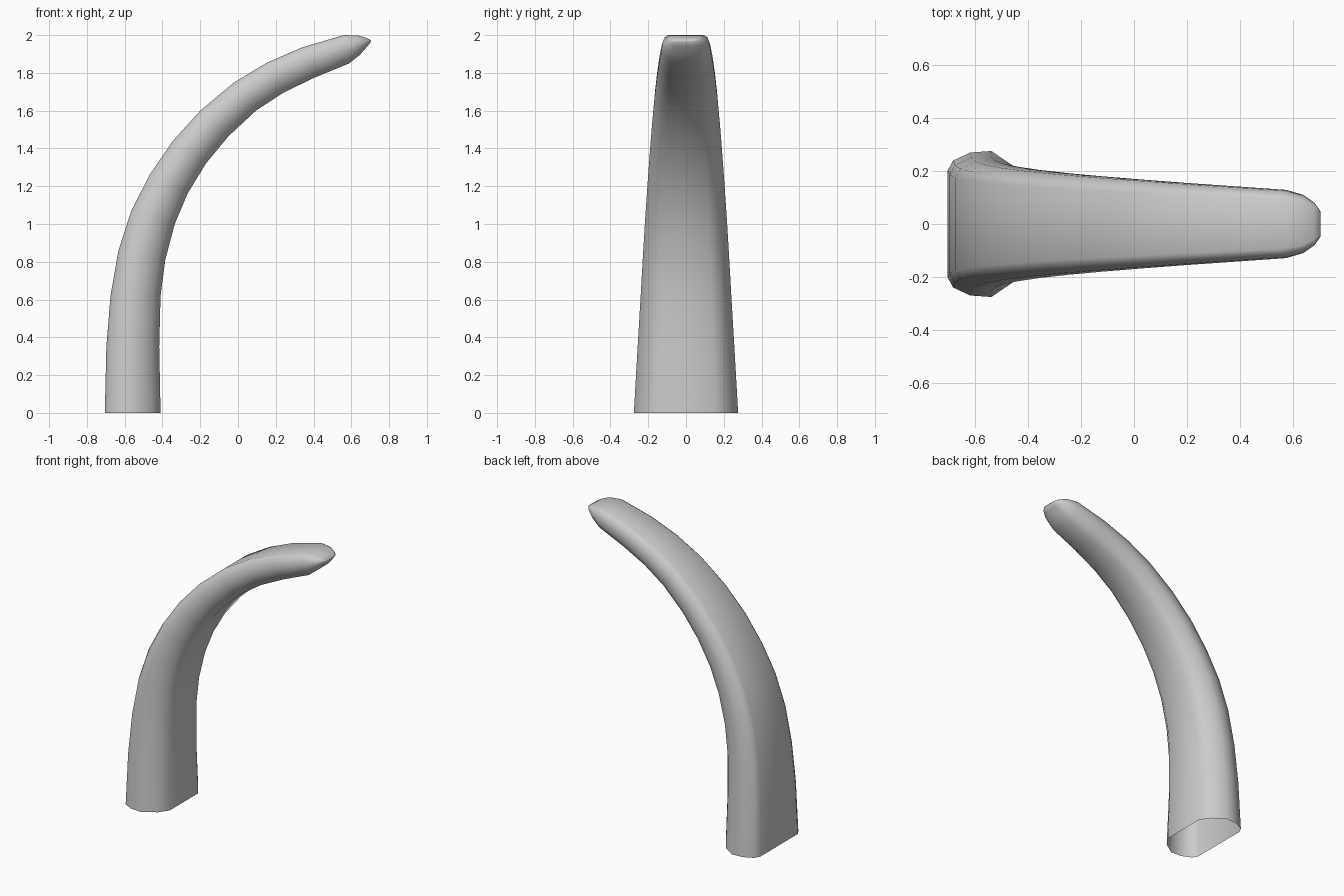
import bpy, bmesh
from mathutils import Vector

# Stations along the horn: outer x, z / inner x, z / maximum half width
STATIONS = [
    (-0.705, 0.00, -0.410, 0.00, 0.276),
    (-0.697, 0.35, -0.417, 0.35, 0.256),
    (-0.675, 0.62, -0.410, 0.62, 0.240),
    (-0.633, 0.86, -0.385, 0.81, 0.228),
    (-0.565, 1.07, -0.335, 1.00, 0.216),
    (-0.468, 1.26, -0.265, 1.165, 0.204),
    (-0.345, 1.44, -0.170, 1.32, 0.192),
    (-0.200, 1.60, -0.050, 1.465, 0.180),
    (-0.020, 1.75, 0.095, 1.60, 0.167),
    (0.155, 1.855, 0.240, 1.695, 0.155),
    (0.340, 1.935, 0.405, 1.775, 0.143),
    (0.560, 2.000, 0.588, 1.850, 0.129),
    (0.635, 1.998, 0.645, 1.895, 0.110),
    (0.680, 1.985, 0.685, 1.940, 0.080),
    (0.704, 1.972, 0.705, 1.966, 0.050),
]
# Half cross-section: (position from outer to inner, share of half width)
HALF = [(0, 0.73), (0.07, 0.87), (0.29, 0.98), (0.56, 1.0), (0.85, 0.79), (1, 0.56)]
SECTION = HALF + [(t, -w) for t, w in reversed(HALF)]

# Curved tapering horn, open at the base and closed at the tip
bm = bmesh.new()
rings = []
for ox, oz, ix, iz, width in STATIONS:
    outer, inner = Vector((ox, 0, oz)), Vector((ix, 0, iz))
    rings.append([bm.verts.new(outer.lerp(inner, t) + Vector((0, w * width, 0)))
                  for t, w in SECTION])
n = len(SECTION)
for a, b in zip(rings, rings[1:]):
    for i in range(n):
        j = (i + 1) % n
        bm.faces.new((a[i], a[j], b[j], b[i]))
bm.faces.new(rings[-1])
bmesh.ops.recalc_face_normals(bm, faces=bm.faces)

mesh = bpy.data.meshes.new("curved_horn")
bm.to_mesh(mesh)
bm.free()
horn = bpy.data.objects.new("curved_horn", mesh)
bpy.context.collection.objects.link(horn)
bpy.context.view_layer.objects.active = horn
horn.select_set(True)
bpy.ops.object.shade_smooth_by_angle(angle=1.2)
